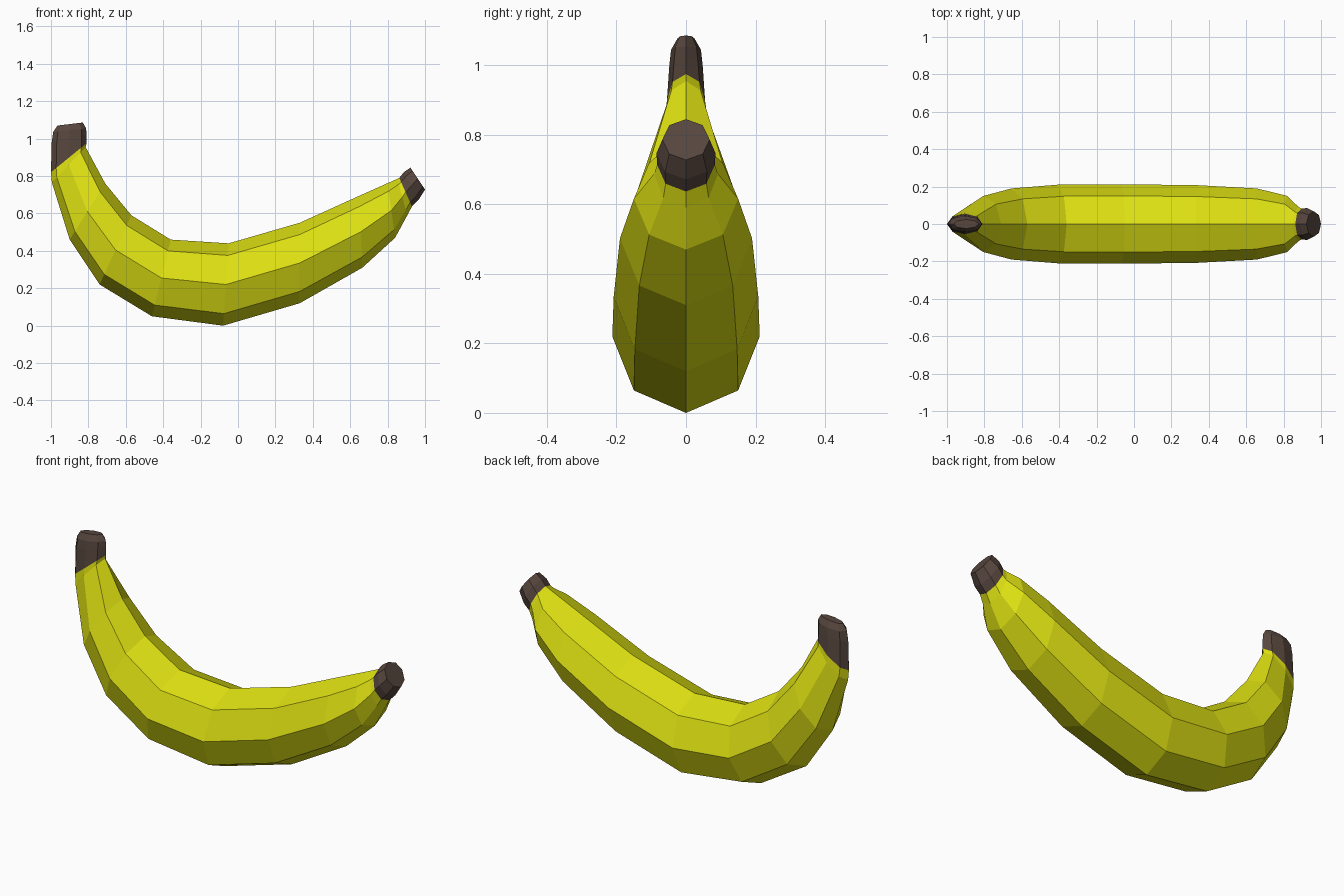
import bpy, bmesh, math

if "Cube" in bpy.data.objects:
    bpy.data.objects.remove(bpy.data.objects["Cube"])


def material(name, rgb):
    m = bpy.data.materials.new(name)
    m.diffuse_color = (*rgb, 1)
    m.use_nodes = True
    m.node_tree.nodes["Principled BSDF"].inputs["Base Color"].default_value = m.diffuse_color
    return m


yellow = material("banana yellow", (0.72, 0.74, 0.006))
brown = material("dark brown", (0.095, 0.062, 0.048))


def loft(name, rings, mat, cap_first=False, cap_last=False):
    """Eight-sided tube. Each ring: outer x, z, inner x, z, half width in y."""
    bm = bmesh.new()
    loops = []
    for ox, oz, ix, iz, hw in rings:
        cx, cz = (ox + ix) / 2, (oz + iz) / 2
        loop = []
        for k in range(8):
            a = k * math.pi / 4
            c, s = math.cos(a), math.sin(a)
            loop.append(bm.verts.new((cx + (ox - cx) * c, hw * s, cz + (oz - cz) * c)))
        loops.append(loop)
    for a, b in zip(loops, loops[1:]):
        for k in range(8):
            j = (k + 1) % 8
            bm.faces.new((a[k], a[j], b[j], b[k]))
    if cap_first:
        bm.faces.new(loops[0])
    if cap_last:
        bm.faces.new(loops[-1][::-1])
    bmesh.ops.recalc_face_normals(bm, faces=bm.faces)
    # open tubes: make sure the faces point away from the tube's middle line
    bm.faces.ensure_lookup_table()
    f = bm.faces[0]
    ring_mid = sum((v.co for v in loops[0] + loops[1]), loops[0][0].co * 0) / 16
    if f.normal.dot(f.calc_center_median() - ring_mid) < 0:
        bmesh.ops.reverse_faces(bm, faces=bm.faces)
    me = bpy.data.meshes.new(name)
    bm.to_mesh(me)
    bm.free()
    me.materials.append(mat)
    ob = bpy.data.objects.new(name, me)
    bpy.context.collection.objects.link(ob)
    return ob


tip_joint = (-1.0, 0.82, -0.81, 0.975, 0.055)
stem_joint = (0.93, 0.637, 0.862, 0.79, 0.083)

# yellow peel, from the blossom tip to the stem
loft("peel", [
    tip_joint,
    (-0.995, 0.765, -0.815, 0.955, 0.06),
    (-0.90, 0.46, -0.71, 0.76, 0.15),
    (-0.74, 0.22, -0.57, 0.59, 0.19),
    (-0.46, 0.05, -0.36, 0.46, 0.21),
    (-0.08, 0.0, -0.05, 0.44, 0.212),
    (0.33, 0.12, 0.33, 0.55, 0.208),
    (0.665, 0.31, 0.65, 0.695, 0.19),
    (0.84, 0.47, 0.80, 0.762, 0.15),
    (0.905, 0.59, 0.852, 0.785, 0.092),
    stem_joint,
], yellow)

# flattened brown blossom tip
loft("blossom_tip", [
    (-0.965, 1.07, -0.83, 1.086, 0.024),
    (-0.988, 1.035, -0.812, 1.055, 0.043),
    (-0.996, 0.98, -0.81, 1.02, 0.048),
    tip_joint,
], brown, cap_first=True)

# cut brown stem
loft("stem", [
    stem_joint,
    (0.965, 0.672, 0.888, 0.822, 0.085),
    (1.0, 0.728, 0.922, 0.845, 0.068),
], brown, cap_last=True)
